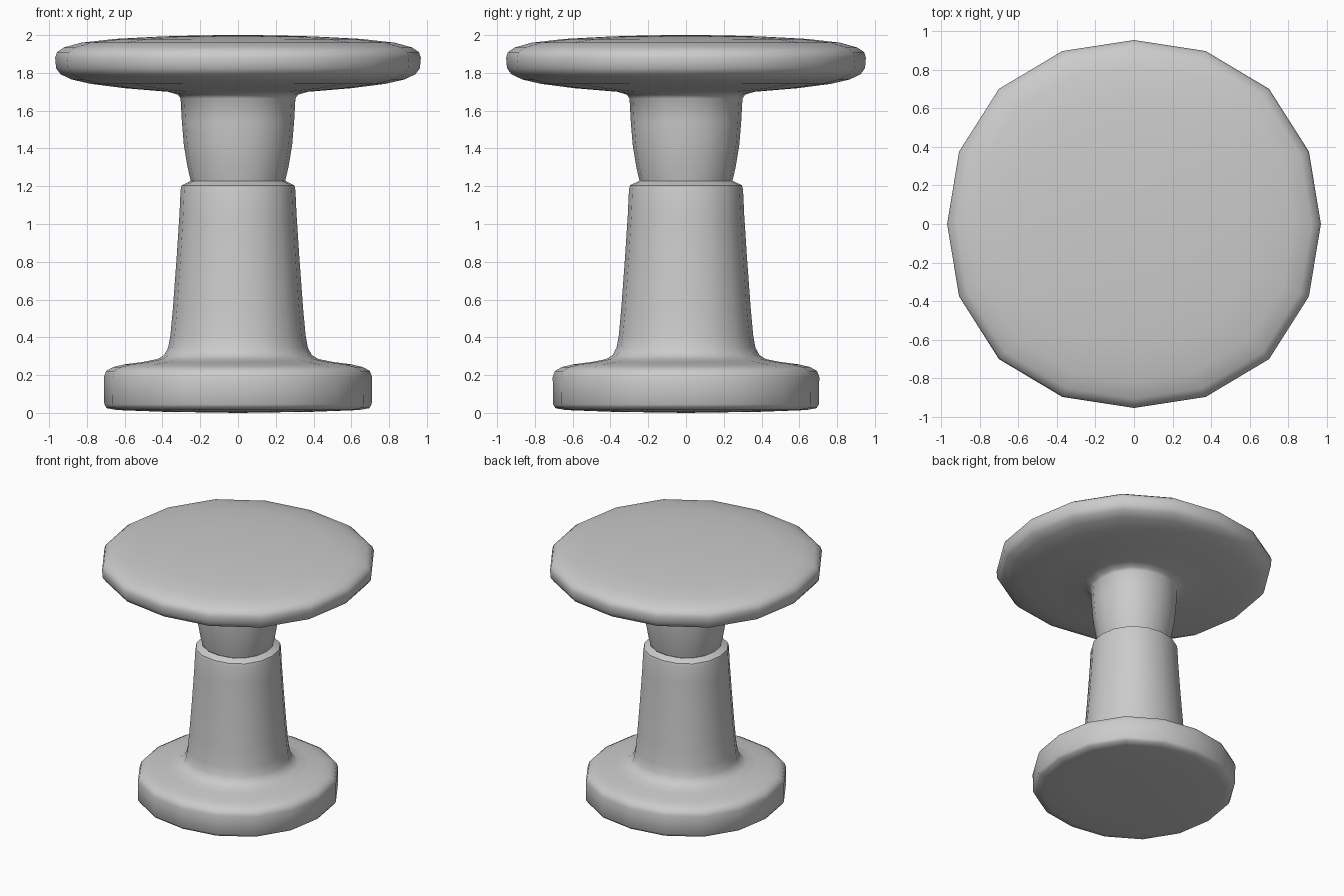
import bpy
import bmesh
from math import cos, sin, pi, radians

if "Cube" in bpy.data.objects:
    bpy.data.objects.remove(bpy.data.objects["Cube"])

SIDES = 16


def lathe(name, profile, stretch=0.0):
    """Turn an (r, z) profile into a 16-sided, very slightly squared solid.
    A point with r = 0 closes the end."""
    bm = bmesh.new()
    rings = []
    for r, z in profile:
        if r == 0:
            rings.append([bm.verts.new((0, 0, z))])
            continue
        ring = []
        for i in range(SIDES):
            a = 2 * pi * i / SIDES
            k = r * (1.015 - 0.015 * cos(4 * a) - stretch * (1 - cos(2 * a)))
            ring.append(bm.verts.new((k * cos(a), k * sin(a), z)))
        rings.append(ring)
    for lo, hi in zip(rings, rings[1:]):
        for i in range(SIDES):
            j = (i + 1) % SIDES
            if len(lo) == 1:
                bm.faces.new((lo[0], hi[j], hi[i]))
            elif len(hi) == 1:
                bm.faces.new((lo[i], lo[j], hi[0]))
            else:
                bm.faces.new((lo[i], lo[j], hi[j], hi[i]))
    bmesh.ops.recalc_face_normals(bm, faces=bm.faces[:])
    mesh = bpy.data.meshes.new(name)
    bm.to_mesh(mesh)
    bm.free()
    obj = bpy.data.objects.new(name, mesh)
    bpy.context.collection.objects.link(obj)
    bpy.ops.object.select_all(action='DESELECT')
    obj.select_set(True)
    bpy.context.view_layer.objects.active = obj
    bpy.ops.object.shade_smooth_by_angle(angle=radians(50))
    return obj


# Round foot flowing into the tapered sleeve
lathe("base_and_sleeve", [
    (0, 0.0), (0.40, 0.006), (0.64, 0.015), (0.695, 0.025), (0.708, 0.045),
    (0.71, 0.19), (0.698, 0.222), (0.66, 0.243), (0.60, 0.257), (0.50, 0.27),
    (0.425, 0.285), (0.39, 0.307), (0.37, 0.345), (0.358, 0.41),
    (0.345, 0.55), (0.325, 0.82), (0.31, 1.05), (0.304, 1.18),
    (0.298, 1.205), (0.25, 1.228),
], 0.003)

# Flared neck opening into the thin round seat
lathe("neck_and_seat", [
    (0.25, 1.228), (0.267, 1.30), (0.287, 1.42), (0.297, 1.54),
    (0.304, 1.665), (0.318, 1.685), (0.37, 1.70), (0.60, 1.719),
    (0.78, 1.742), (0.88, 1.765), (0.94, 1.793), (0.963, 1.825),
    (0.968, 1.88), (0.958, 1.91), (0.92, 1.935), (0.83, 1.96),
    (0.65, 1.98), (0.40, 1.993), (0.18, 1.999), (0, 2.0),
], 0.008)
